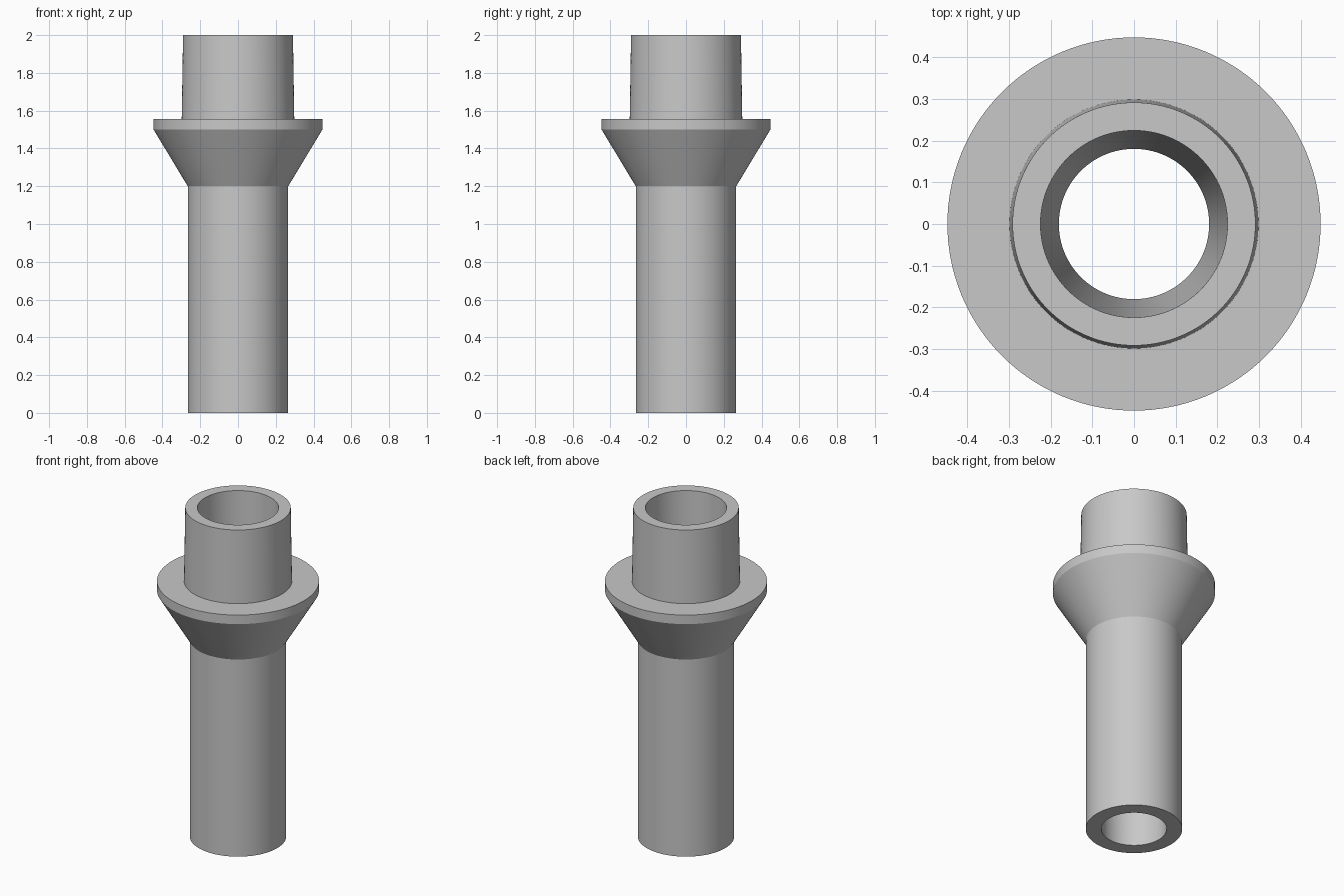
import bpy, bmesh, math

if "Cube" in bpy.data.objects:
    bpy.data.objects.remove(bpy.data.objects["Cube"])

SEGMENTS = 128

# Closed wall section as (radius, height), revolved around z
PROFILE = [
    (0.18, 0.0), (0.266, 0.0),        # bottom rim
    (0.266, 1.2),                     # straight tube
    (0.447, 1.5), (0.447, 1.555),     # flared collar and its rim
    (0.298, 1.555), (0.291, 2.0),     # tapered neck
    (0.224, 2.0),                     # top rim, then the tapered bore
]

grey = bpy.data.materials.new("plain_grey")
grey.diffuse_color = (0.58, 0.58, 0.58, 1)
grey.use_nodes = True
grey.node_tree.nodes["Principled BSDF"].inputs["Base Color"].default_value = grey.diffuse_color

# Revolve the section into rings of quads
bm = bmesh.new()
rings = []
for r, z in PROFILE:
    rings.append([bm.verts.new((r * math.cos(a), r * math.sin(a), z))
                  for a in (2 * math.pi * i / SEGMENTS for i in range(SEGMENTS))])
for k, lower in enumerate(rings):
    upper = rings[(k + 1) % len(rings)]
    for i in range(SEGMENTS):
        j = (i + 1) % SEGMENTS
        bm.faces.new((lower[i], lower[j], upper[j], upper[i]))
bmesh.ops.recalc_face_normals(bm, faces=bm.faces)

mesh = bpy.data.meshes.new("collared_tube")
bm.to_mesh(mesh)
bm.free()
mesh.materials.append(grey)
tube = bpy.data.objects.new("collared_tube", mesh)
bpy.context.collection.objects.link(tube)

# Smooth walls with crisp rims
bpy.context.view_layer.objects.active = tube
tube.select_set(True)
bpy.ops.object.shade_smooth_by_angle(angle=math.radians(25))
